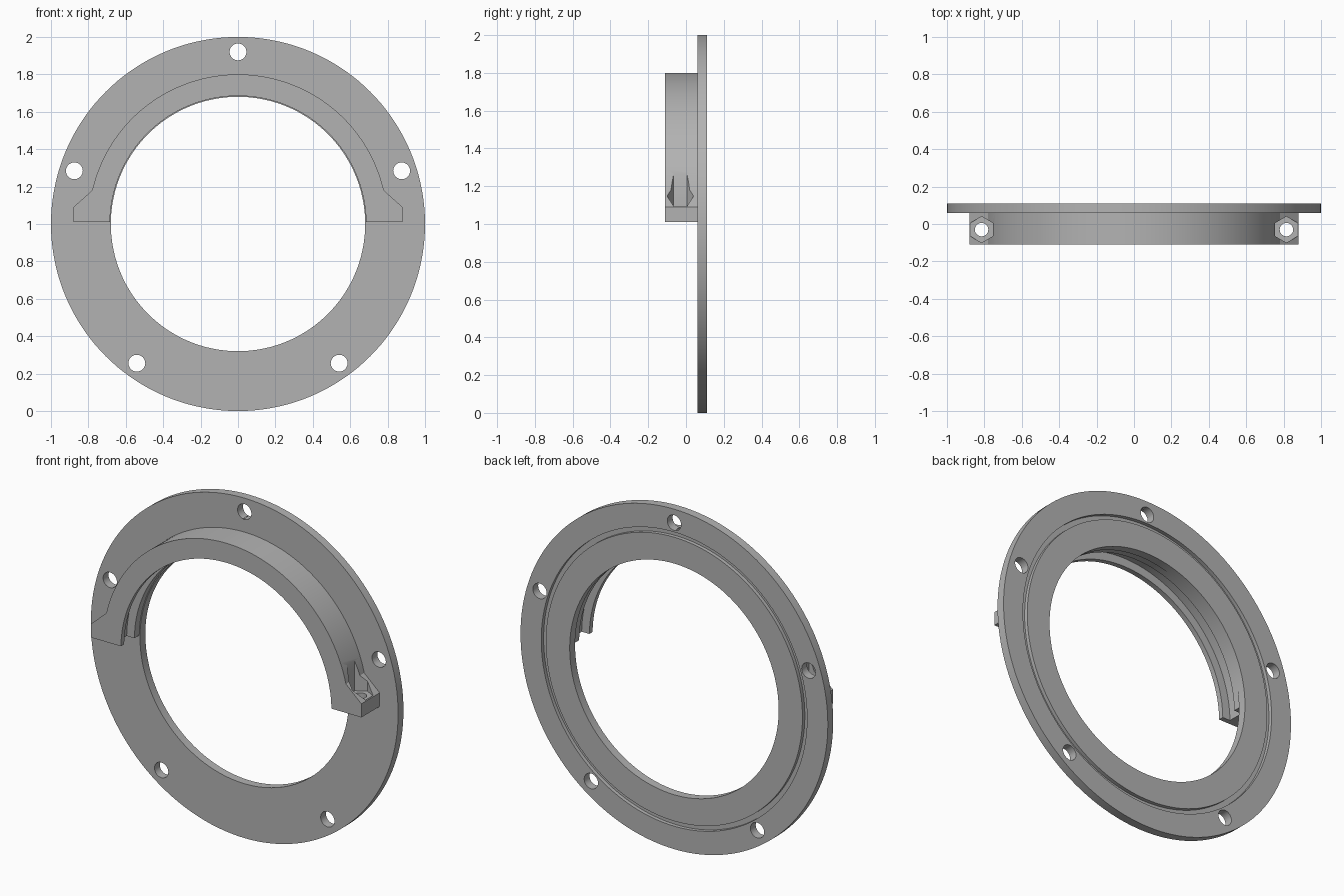
import bpy, bmesh
from math import cos, sin, pi, sqrt, asin, radians
from mathutils import Matrix, Vector

cube = bpy.data.objects.get("Cube")
if cube:
    bpy.data.objects.remove(cube, do_unlink=True)

grey = bpy.data.materials.new("plain grey")
grey.use_nodes = True
colour = (0.45, 0.45, 0.45, 1)
grey.diffuse_color = colour
grey.node_tree.nodes["Principled BSDF"].inputs["Base Color"].default_value = colour

AXIS_Z = 1.0   # height of the ring centre
SEGS = 144


def finish(name, bm):
    bmesh.ops.recalc_face_normals(bm, faces=bm.faces)
    mesh = bpy.data.meshes.new(name)
    bm.to_mesh(mesh)
    bm.free()
    obj = bpy.data.objects.new(name, mesh)
    obj.data.materials.append(grey)
    bpy.context.collection.objects.link(obj)
    return obj


def lathe(name, profile):
    """Revolve a closed (radius, y) profile around the ring axis."""
    bm = bmesh.new()
    rings = []
    for i in range(SEGS):
        a = 2 * pi * i / SEGS
        rings.append([bm.verts.new((r * cos(a), y, AXIS_Z + r * sin(a)))
                      for r, y in profile])
    n = len(profile)
    for i in range(SEGS):
        p, q = rings[i], rings[(i + 1) % SEGS]
        for j in range(n):
            k = (j + 1) % n
            bm.faces.new((p[j], p[k], q[k], q[j]))
    return finish(name, bm)


def prism(name, centre, radius, depth, sides, along_y=False):
    """Cylinder or hexagonal prism with its first corner on the y axis."""
    bm = bmesh.new()
    turn = Matrix.Rotation(pi / 2, 4, 'X' if along_y else 'Z')
    bmesh.ops.create_cone(bm, cap_ends=True, segments=sides, radius1=radius,
                          radius2=radius, depth=depth,
                          matrix=Matrix.Translation(centre) @ turn)
    if sides == 6:
        # Put two corners on the front-back line
        corner = max(abs(v.co.y - centre[1]) for v in bm.verts)
        if corner < radius * 0.95:
            bmesh.ops.rotate(bm, verts=bm.verts, cent=Vector(centre),
                             matrix=Matrix.Rotation(pi / 6, 3, 'Z'))
    return finish(name, bm)


def cut(obj, cutters):
    for c in cutters:
        mod = obj.modifiers.new(c.name, 'BOOLEAN')
        mod.operation = 'DIFFERENCE'
        mod.solver = 'EXACT'
        mod.object = c
    bpy.context.view_layer.update()
    graph = bpy.context.evaluated_depsgraph_get()
    mesh = bpy.data.meshes.new_from_object(obj.evaluated_get(graph))
    obj.modifiers.clear()
    obj.data = mesh
    for c in cutters:
        bpy.data.objects.remove(c, do_unlink=True)


# Flat ring with a seal groove in its back face
flange = lathe("flange", [(0.68, 0.06), (1, 0.06), (1, 0.11), (0.865, 0.11),
                          (0.865, 0.088), (0.835, 0.088), (0.835, 0.11),
                          (0.68, 0.11)])
bolt_holes = []
for i in range(5):
    a = pi / 2 + i * 2 * pi / 5
    bolt_holes.append(prism(f"bolt_hole_{i}",
                            (0.92 * cos(a), 0.085, AXIS_Z + 0.92 * sin(a)),
                            0.045, 0.3, 32, True))
cut(flange, bolt_holes)

# Half-ring clamp arch with a foot at each end
OUTER, INNER, BASE = 0.80, 0.685, 0.01
start = asin(0.18 / OUTER)
low = asin(BASE / INNER)
STEPS = 72
outline = [(0.88, BASE), (0.88, 0.09)]
for i in range(STEPS + 1):
    a = start + (pi - 2 * start) * i / STEPS
    outline.append((OUTER * cos(a), OUTER * sin(a)))
outline += [(-0.88, 0.09), (-0.88, BASE)]
for i in range(STEPS + 1):
    a = pi - low - (pi - 2 * low) * i / STEPS
    outline.append((INNER * cos(a), INNER * sin(a)))
bm = bmesh.new()
face = bm.faces.new([bm.verts.new((x, -0.11, AXIS_Z + z)) for x, z in outline])
ext = bmesh.ops.extrude_face_region(bm, geom=[face])
moved = [v for v in ext["geom"] if isinstance(v, bmesh.types.BMVert)]
bmesh.ops.translate(bm, verts=moved, vec=(0, 0.172, 0))
arch = finish("clamp_arch", bm)

# Inner channel, screw holes and hexagonal nut pockets
cutters = [lathe("inner_channel", [(0.6, -0.08), (0.735, -0.08),
                                   (0.735, 0.015), (0.6, 0.015)])]
for side, label in ((1, "left"), (-1, "right")):
    x = side * 0.815
    cutters.append(prism(label + "_screw_hole", (x, -0.03, 1.1), 0.036, 0.4, 32))
    cutters.append(prism(label + "_nut_pocket", (x, -0.03, 1.29), 0.07, 0.4, 6))
cut(arch, cutters)

# Smooth round walls, crisp edges
bpy.ops.object.select_all(action='DESELECT')
for obj in (flange, arch):
    obj.select_set(True)
bpy.context.view_layer.objects.active = flange
bpy.ops.object.shade_smooth_by_angle(angle=radians(25))
